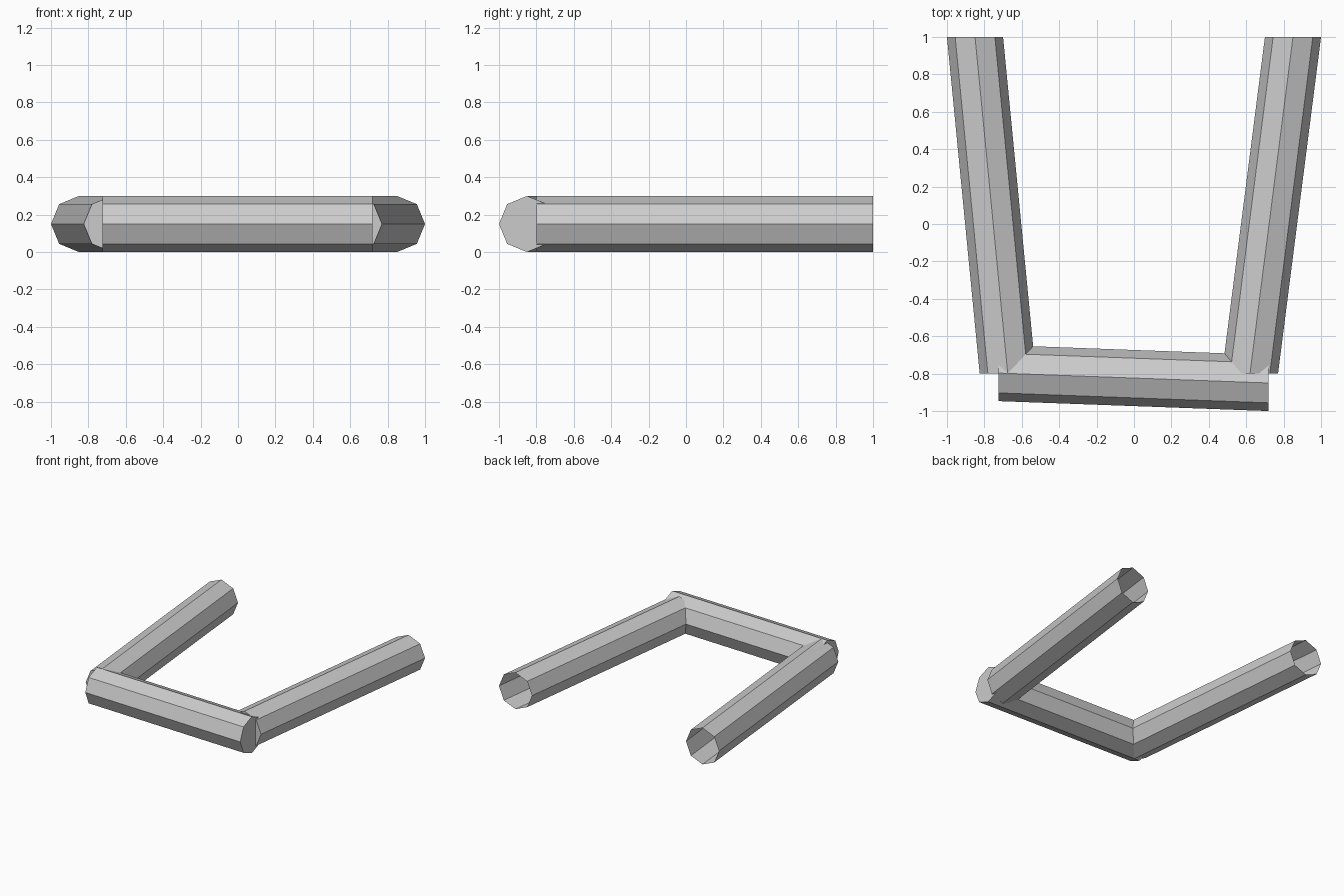
import bpy, bmesh
from math import sin, cos, pi
from mathutils import Vector

if "Cube" in bpy.data.objects:
    bpy.data.objects.remove(bpy.data.objects["Cube"])

SIDES, RADIUS = 8, 0.15
UP = Vector((0, 0, 1))


def tube(name, start, end, across, open_end=False):
    """Octagonal bar between two points, ends cut square to a world axis."""
    bm = bmesh.new()
    rings = []
    for centre in (Vector(start), Vector(end)):
        rings.append([bm.verts.new(centre + RADIUS * (cos(2 * pi * i / SIDES) * Vector(across)
                                                      + sin(2 * pi * i / SIDES) * UP))
                      for i in range(SIDES)])
    a, b = rings
    for i in range(SIDES):
        j = (i + 1) % SIDES
        bm.faces.new((a[i], a[j], b[j], b[i]))
    bm.faces.new(a)
    cap = bm.faces.new(b)
    bmesh.ops.recalc_face_normals(bm, faces=bm.faces)
    if open_end:
        bmesh.ops.delete(bm, geom=[cap], context='FACES_ONLY')
    mesh = bpy.data.meshes.new(name)
    bm.to_mesh(mesh)
    bm.free()
    obj = bpy.data.objects.new(name, mesh)
    bpy.context.collection.objects.link(obj)
    return obj


# Side arms: capped at the front, open at the back
tube("left_arm", (-0.675, -0.8, 0.15), (-0.85, 1, 0.15), (1, 0, 0), open_end=True)
tube("right_arm", (0.62, -0.8, 0.15), (0.85, 1, 0.15), (1, 0, 0), open_end=True)

# Slightly skewed front bar, capped at both ends
tube("front_bar", (-0.725, -0.797, 0.15), (0.72, -0.85, 0.15), (0, 1, 0))
